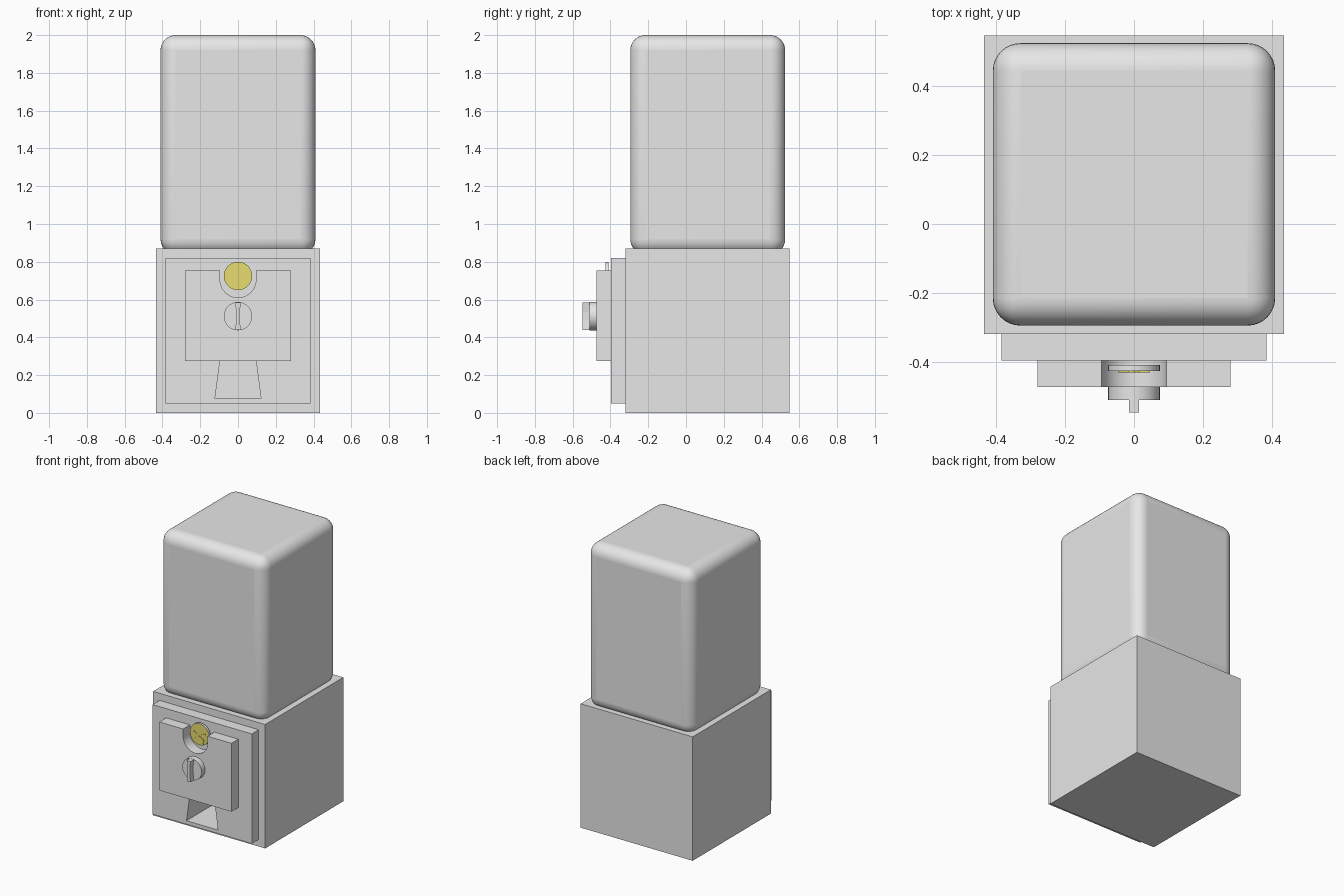
import bpy, bmesh, math

if "Cube" in bpy.data.objects:
    bpy.data.objects.remove(bpy.data.objects["Cube"])


def material(name, rgb):
    m = bpy.data.materials.new(name)
    m.diffuse_color = (*rgb, 1)
    m.use_nodes = True
    m.node_tree.nodes["Principled BSDF"].inputs["Base Color"].default_value = m.diffuse_color
    return m


GREY = material("light grey", (0.8, 0.8, 0.8))
YELLOW = material("coin yellow", (0.8, 0.72, 0.16))


def finish(bm, name, mat):
    bmesh.ops.recalc_face_normals(bm, faces=bm.faces[:])
    me = bpy.data.meshes.new(name)
    bm.to_mesh(me)
    bm.free()
    ob = bpy.data.objects.new(name, me)
    bpy.context.collection.objects.link(ob)
    me.materials.append(mat)
    return ob


def prism(name, pts, y0, y1, mat=GREY):
    """Extrude an (x, z) outline from y0 to y1."""
    bm = bmesh.new()
    face = bm.faces.new([bm.verts.new((x, y0, z)) for x, z in pts])
    ext = bmesh.ops.extrude_face_region(bm, geom=[face])["geom"]
    moved = [v for v in ext if isinstance(v, bmesh.types.BMVert)]
    bmesh.ops.translate(bm, verts=moved, vec=(0, y1 - y0, 0))
    return finish(bm, name, mat)


def rect(x, z0, z1):
    return [(-x, z0), (x, z0), (x, z1), (-x, z1)]


def arc(r, cz, a0, a1, n):
    return [(r * math.cos(math.radians(a0 + (a1 - a0) * i / n)),
             cz + r * math.sin(math.radians(a0 + (a1 - a0) * i / n)))
            for i in range(n + 1)]


def smooth(ob):
    bpy.ops.object.select_all(action='DESELECT')
    ob.select_set(True)
    bpy.context.view_layer.objects.active = ob
    bpy.ops.object.shade_smooth_by_angle(angle=math.radians(35))


# Base cabinet and stepped front panel
base = prism("base_cabinet", rect(0.435, 0, 0.87), -0.32, 0.547)
panel = prism("front_panel", rect(0.385, 0.05, 0.82), -0.397, -0.32)

# Dispensing chute cut through the panel into the cabinet
chute = prism("chute_cutter",
              [(-0.122, 0.075), (0.122, 0.075), (0.095, 0.277), (-0.095, 0.277)],
              -0.5, -0.1)
chute.hide_render = True
chute.hide_viewport = True
for ob in (base, panel):
    cut = ob.modifiers.new("chute", 'BOOLEAN')
    cut.operation = 'DIFFERENCE'
    cut.solver = 'EXACT'
    cut.object = chute

# Coin plate with a U-shaped slot in its top edge
top = 0.755
outline = [(-0.28, 0.275), (0.28, 0.275), (0.28, top), (0.095, top)]
outline += arc(0.095, 0.705, 0, -180, 24)
outline += [(-0.095, top), (-0.28, top)]
smooth(prism("coin_plate", outline, -0.473, -0.397))

# Coin: yellow front, grey rim
coin = prism("coin", arc(0.075, 0.725, 0, 360, 40)[:-1], -0.427, -0.41)
coin.data.materials.append(YELLOW)
for f in coin.data.polygons:
    f.material_index = int(f.normal.y < -0.9)
smooth(coin)

# Raised face on the coin
for side, s in (("left", -1), ("right", 1)):
    prism(side + "_coin_eye",
          [(s * 0.016, 0.727), (s * 0.046, 0.742), (s * 0.044, 0.73), (s * 0.02, 0.722)],
          -0.431, -0.427, YELLOW)
prism("coin_mouth",
      [(-0.028, 0.658), (0.028, 0.658), (0.036, 0.695), (0, 0.714), (-0.036, 0.695)],
      -0.431, -0.427, YELLOW)

# Turning knob with a waisted grip bar
smooth(prism("knob", arc(0.075, 0.512, 0, 360, 40)[:-1], -0.511, -0.473))
prism("knob_grip",
      [(-0.015, 0.439), (0.015, 0.439), (0.009, 0.49), (0.009, 0.534),
       (0.015, 0.585), (-0.015, 0.585), (-0.009, 0.534), (-0.009, 0.49)],
      -0.548, -0.511)

# Rounded container, its lower edge sunk into the cabinet
globe = prism("container", rect(0.41, 0.84, 2.0), -0.295, 0.525)
bevel = globe.modifiers.new("round", 'BEVEL')
bevel.width = 0.08
bevel.segments = 8
smooth(globe)
